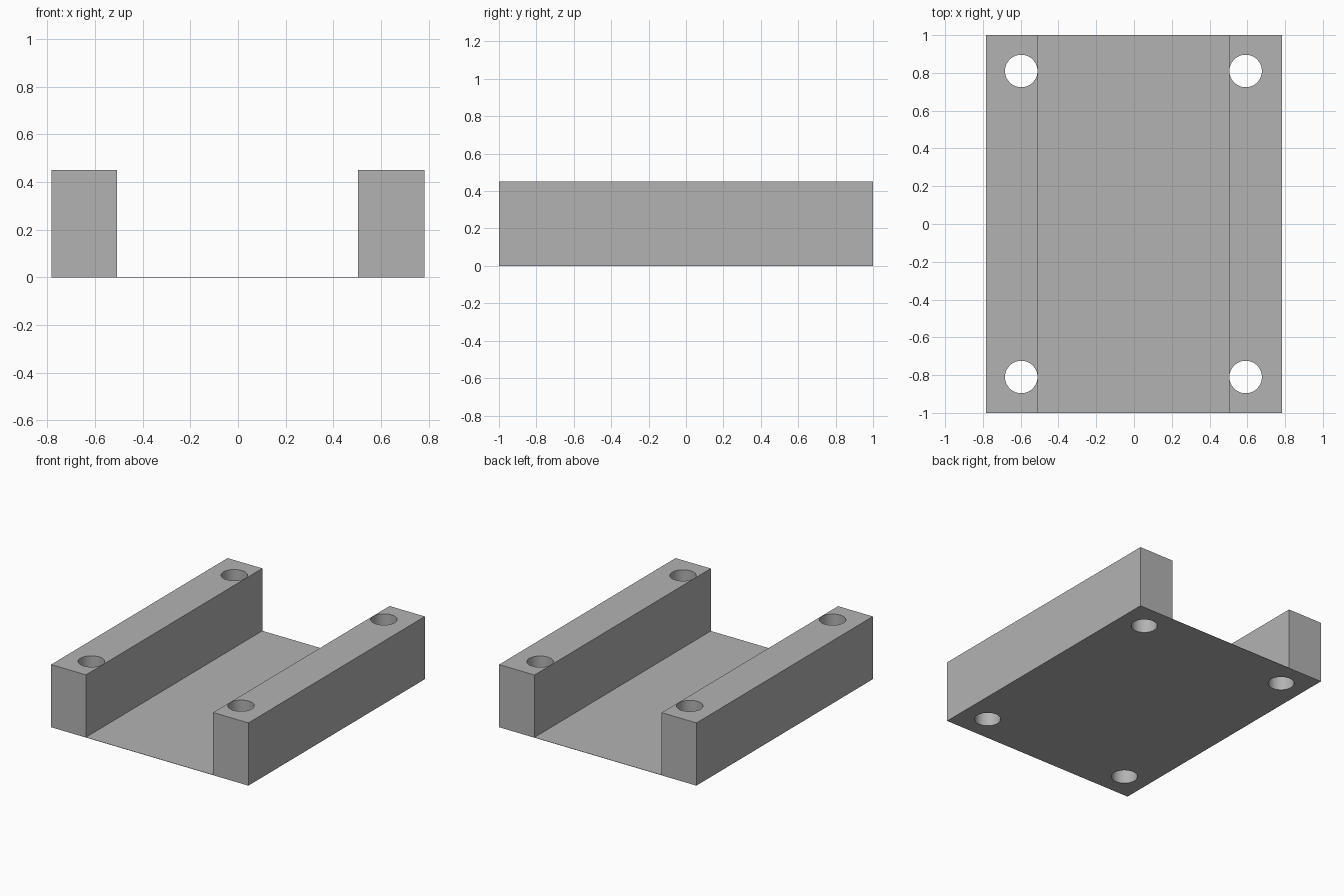
import bpy
import bmesh
import math

cube = bpy.data.objects.get("Cube")
if cube:
    bpy.data.objects.remove(cube, do_unlink=True)

HALF_WIDTH, HALF_LENGTH, HEIGHT = 0.783, 1.0, 0.45
INNER_LEFT, INNER_RIGHT = 0.503, -0.507
FLOOR = 0.002
HOLE_RADIUS, HOLE_Y = 0.086, 0.81
HOLE_XS = (-0.597, 0.591)

grey = bpy.data.materials.new("plain grey")
grey.use_nodes = True
grey.diffuse_color = (0.45, 0.45, 0.45, 1)
grey.node_tree.nodes["Principled BSDF"].inputs["Base Color"].default_value = grey.diffuse_color

# Channel bracket: a U profile with a thin floor, extruded along its length
profile = [
    (-HALF_WIDTH, 0), (HALF_WIDTH, 0), (HALF_WIDTH, HEIGHT), (INNER_LEFT, HEIGHT),
    (INNER_LEFT, FLOOR), (INNER_RIGHT, FLOOR), (INNER_RIGHT, HEIGHT), (-HALF_WIDTH, HEIGHT),
]
bm = bmesh.new()
end = bm.faces.new([bm.verts.new((x, -HALF_LENGTH, z)) for x, z in profile])
grown = bmesh.ops.extrude_face_region(bm, geom=[end], use_keep_orig=True)
moved = [v for v in grown["geom"] if isinstance(v, bmesh.types.BMVert)]
bmesh.ops.translate(bm, verts=moved, vec=(0, 2 * HALF_LENGTH, 0))
bmesh.ops.recalc_face_normals(bm, faces=bm.faces)
mesh = bpy.data.meshes.new("channel_bracket")
bm.to_mesh(mesh)
bm.free()
mesh.materials.append(grey)
bracket = bpy.data.objects.new("channel_bracket", mesh)
bpy.context.collection.objects.link(bracket)

# Four vertical bolt holes through the rails
for x in HOLE_XS:
    for y in (-HOLE_Y, HOLE_Y):
        bpy.ops.mesh.primitive_cylinder_add(
            vertices=64, radius=HOLE_RADIUS, depth=2 * HEIGHT, location=(x, y, HEIGHT / 2))
        cutter = bpy.context.object
        cutter.name = "bolt_hole_cutter"
        cutter.data.materials.append(grey)
        cutter.hide_render = True
        cutter.hide_set(True)
        cut = bracket.modifiers.new("bolt_hole", 'BOOLEAN')
        cut.operation = 'DIFFERENCE'
        cut.solver = 'EXACT'
        cut.object = cutter

# Apply the cuts, then discard the cutters
bpy.context.view_layer.update()
evaluated = bracket.evaluated_get(bpy.context.evaluated_depsgraph_get())
result = bpy.data.meshes.new_from_object(evaluated)
cutters = [m.object for m in bracket.modifiers]
bracket.modifiers.clear()
bracket.data = result
for cutter in cutters:
    bpy.data.objects.remove(cutter, do_unlink=True)

# Smooth hole walls, sharp block edges
bpy.ops.object.select_all(action='DESELECT')
bracket.select_set(True)
bpy.context.view_layer.objects.active = bracket
bpy.ops.object.shade_smooth_by_angle(angle=math.radians(30))
